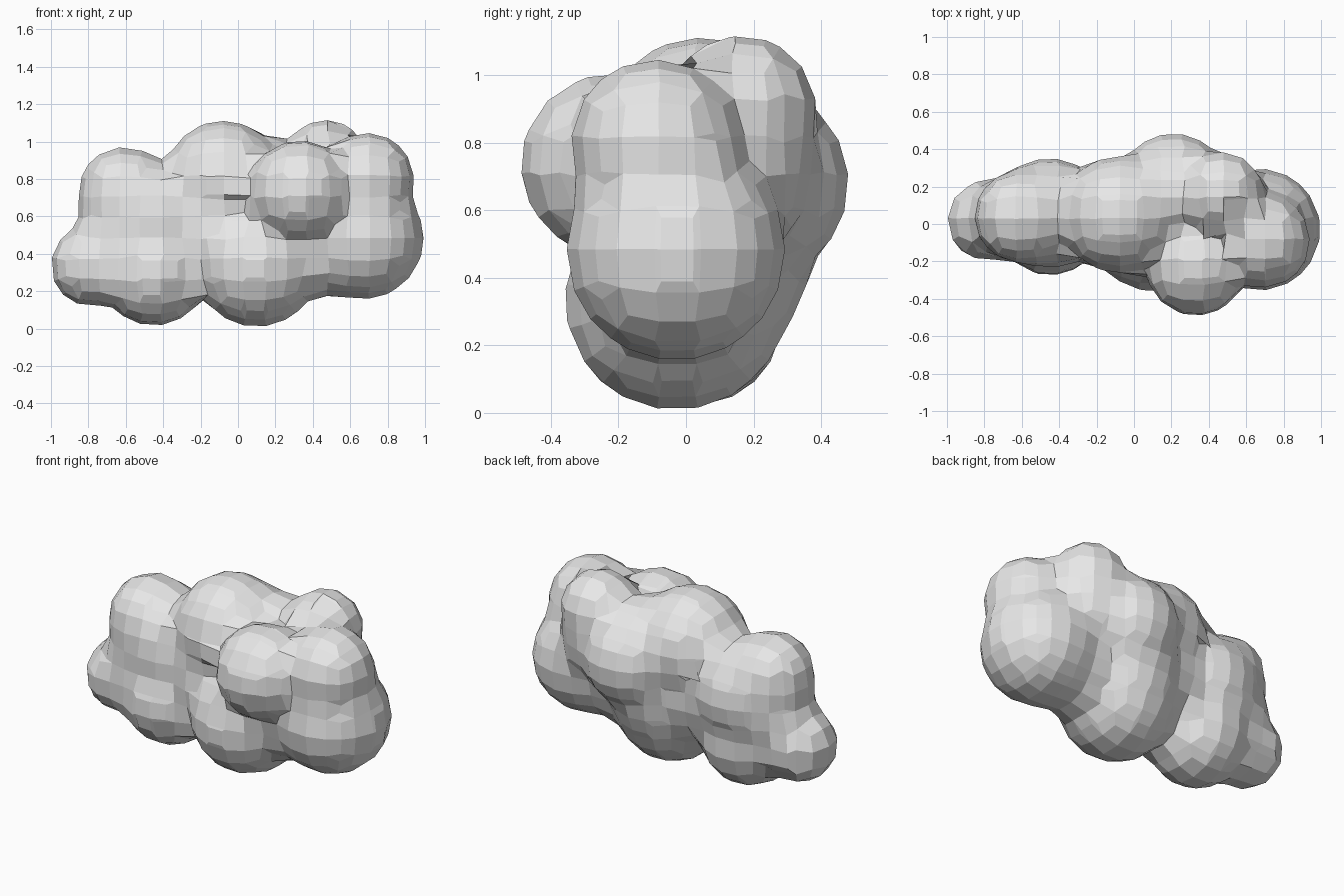
import bpy, bmesh
from math import exp, log
from mathutils import Vector

old = bpy.data.objects.get("Cube")
if old:
    bpy.data.objects.remove(old, do_unlink=True)

# Puffs of the cloud: x, y, z, radius
puffs = [
    (-.785, .02, .335, .215),  # low left tip
    (-.61, .04, .73, .24),     # upper left
    (-.62, .04, .52, .235),
    (-.45, .01, .30, .285),    # lower left belly
    (-.45, .06, .60, .29),
    (-.08, .05, .80, .31),     # middle crown
    (-.13, .03, .52, .27),
    (.10, -.03, .335, .33),    # lower middle belly
    (.12, .10, .46, .265),
    (.21, .20, .68, .285),     # back
    (.16, .14, .82, .20),
    (.33, -.22, .735, .27),    # front
    (.47, .165, .895, .22),    # upper back right
    (.46, .12, .70, .24),
    (.42, -.02, .42, .25),
    (.69, -.09, .795, .25),    # upper right
    (.67, -.03, .48, .325),    # lower right
]
BLEND = .025
STEP = .111
ORIGIN = Vector((.035, .03, .04))
AXES = [Vector((1, 0, 0)), Vector((0, 1, 0)), Vector((0, 0, 1))]


def field(p):
    """Soft union of the puffs, negative inside."""
    total = sum(exp(((p - Vector(c)).length - r) / -BLEND)
                for *c, r in puffs)
    return -BLEND * log(max(total, 1e-200))


def on_surface(p):
    """Slide a point along the slope of the field to the skin."""
    for _ in range(6):
        slope = Vector([field(p + a * .002) - field(p - a * .002)
                        for a in AXES]) / .004
        p = p - slope * (field(p) / max(slope.length_squared, .2))
    return p


# Sample the field on a lattice
half = Vector((.5, .5, .5))
inside = {}
for i in range(-12, 13):
    for j in range(-7, 8):
        for k in range(-3, 14):
            corner = ORIGIN + (Vector((i, j, k)) - half) * STEP
            inside[i, j, k] = field(corner) < 0

# Cloud skin: one quad across each lattice edge that crosses the surface
bm = bmesh.new()
points = {}


def point(cell):
    key = tuple(int(c) for c in cell)
    if key not in points:
        points[key] = bm.verts.new(on_surface(ORIGIN + cell * STEP))
    return points[key]


for key, state in inside.items():
    c = Vector(key)
    for n in range(3):
        a, b, d = AXES[n], AXES[(n + 1) % 3], AXES[(n + 2) % 3]
        other = inside.get(tuple(int(v) for v in c + a), state)
        if other != state:
            ring = [point(q) for q in (c, c - b, c - b - d, c - d)]
            bm.faces.new(ring if state else ring[::-1])

mesh = bpy.data.meshes.new("cloud")
bm.to_mesh(mesh)
bm.free()
cloud = bpy.data.objects.new("cloud", mesh)
bpy.context.collection.objects.link(cloud)

# Pale grey colour
grey = bpy.data.materials.new("pale grey")
grey.use_nodes = True
color = (.8, .8, .8, 1)
grey.diffuse_color = color
grey.node_tree.nodes["Principled BSDF"].inputs["Base Color"].default_value = color
mesh.materials.append(grey)
